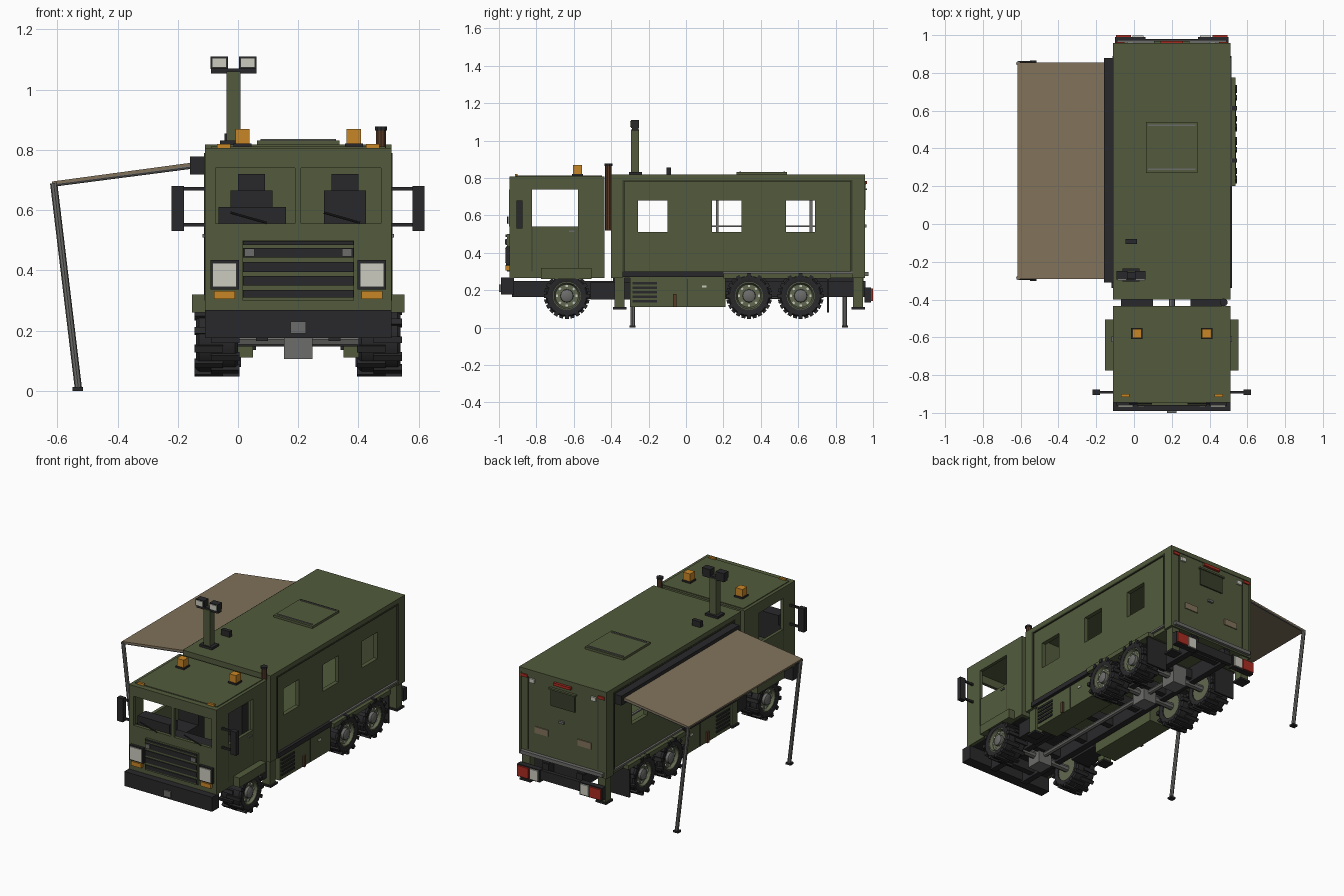
import bpy, bmesh, math
from mathutils import Vector, Matrix

cube = bpy.data.objects.get("Cube")
if cube:
    bpy.data.objects.remove(cube, do_unlink=True)

CENTRE = 0.2          # truck centreline; the awning hangs off one side
HALF = 0.31           # half width of cab and cabin


def colour(name, r, g, b):
    mat = bpy.data.materials.new(name)
    mat.use_nodes = True
    mat.diffuse_color = (r, g, b, 1)
    shader = mat.node_tree.nodes["Principled BSDF"]
    shader.inputs["Base Color"].default_value = (r, g, b, 1)
    shader.inputs["Roughness"].default_value = 0.8
    return mat


green = colour("olive_green", .085, .105, .046)
trim = colour("dark_olive", .04, .048, .024)
rim_green = colour("pale_olive", .12, .14, .08)
black = colour("charcoal", .022, .022, .024)
grey = colour("steel_grey", .15, .15, .145)
white = colour("lamp_white", .6, .6, .52)
orange = colour("amber", .58, .24, .02)
red = colour("lamp_red", .4, .025, .015)
tan = colour("canvas_tan", .22, .17, .105)
rust = colour("rust_brown", .1, .045, .022)


def finish(name, mat, bm):
    bmesh.ops.recalc_face_normals(bm, faces=bm.faces)
    mesh = bpy.data.meshes.new(name)
    bm.to_mesh(mesh)
    bm.free()
    mesh.materials.append(mat)
    obj = bpy.data.objects.new(name, mesh)
    obj.location.x = CENTRE
    bpy.context.collection.objects.link(obj)
    return obj


def add_box(bm, x, y, z):
    size = Matrix.Diagonal((x[1] - x[0], y[1] - y[0], z[1] - z[0], 1))
    mid = Vector((sum(x) / 2, sum(y) / 2, sum(z) / 2))
    return bmesh.ops.create_cube(bm, size=1, matrix=Matrix.Translation(mid) @ size)["verts"]


def block(name, mat, x, y, z, pair=False):
    """Box from extents; a single x number means symmetric half width."""
    if not isinstance(x, tuple):
        x = (-x, x)
    sides = {"left_": x, "right_": (-x[1], -x[0])} if pair else {"": x}
    for side, span in sides.items():
        bm = bmesh.new()
        add_box(bm, span, y, z)
        finish(side + name, mat, bm)


def window_wall(name, mat, depth, span, z, holes, hole_z, across=False):
    """Wall with a row of openings; across = runs along x."""
    bm = bmesh.new()
    edges = [span[0]] + [e for hole in holes for e in hole] + [span[1]]
    parts = [(span, (z[0], hole_z[0])), (span, (hole_z[1], z[1]))]
    parts += [(pillar, hole_z) for pillar in zip(edges[::2], edges[1::2])]
    for run, height in parts:
        add_box(bm, *((run, depth) if across else (depth, run)), height)
    finish(name, mat, bm)


def bar(name, mat, a, b, radius, sides=8):
    a, b = Vector(a), Vector(b)
    turn = (b - a).to_track_quat("Z", "Y").to_matrix().to_4x4()
    bm = bmesh.new()
    bmesh.ops.create_cone(bm, cap_ends=True, segments=sides, radius1=radius, radius2=radius,
                          depth=(b - a).length, matrix=Matrix.Translation((a + b) / 2) @ turn)
    finish(name, mat, bm)


def lathe(name, mat, profile, at, side, sides=24):
    """Spin (offset, radius) points about the axle direction."""
    bm = bmesh.new()
    verts = [bm.verts.new((side * p, r, 0)) for p, r in profile]
    edges = [bm.edges.new(pair) for pair in zip(verts, verts[1:])]
    bmesh.ops.spin(bm, geom=verts + edges, axis=(1, 0, 0), cent=(0, 0, 0),
                   angle=math.tau, steps=sides)
    bmesh.ops.remove_doubles(bm, verts=bm.verts, dist=.0005)
    bmesh.ops.translate(bm, verts=bm.verts, vec=at)
    obj = finish(name, mat, bm)
    bpy.ops.object.select_all(action="DESELECT")
    bpy.context.view_layer.objects.active = obj
    obj.select_set(True)
    bpy.ops.object.shade_smooth_by_angle()


# Cab shell with open windows
CAB_Y, CAB_Z = (-.945, -.435), (.265, .80)
for side, depth in (("left", (.29, HALF)), ("right", (-HALF, -.29))):
    window_wall(side + "_cab_side", green, depth, CAB_Y, CAB_Z, [(-.824, -.578)], (.54, .738))
window_wall("cab_front", green, (-.945, -.925), (-.29, .29), CAB_Z,
            [(-.275, -.01), (.01, .275)], (.555, .74), across=True)
block("cab_back", green, .29, (-.455, -.435), CAB_Z)
block("cab_roof", green, HALF, CAB_Y, (.79, .807))
block("cab_roof_panel", green, .29, (-.91, -.45), (.807, .812))
block("cab_floor", black, .29, (-.925, -.455), (.265, .3))
for y in (-.826, -.578):
    block("door_seam", trim, (HALF, .312), (y, y + .005), (.3, .54), pair=True)
block("door_handle", grey, (HALF, .318), (-.625, -.595), (.51, .52), pair=True)
block("front_fender", green, (.29, .353), (-.775, -.505), (.26, .32), pair=True)

# Cab interior
block("dashboard", black, .28, (-.92, -.84), (.44, .55))
block("dash_console", black, (-.265, -.04), (-.92, -.84), (.54, .61))
for name, x in (("passenger", -.155), ("driver", .155)):
    block(name + "_seat", black, (x - .07, x + .07), (-.72, -.5), (.3, .46))
    block(name + "_backrest", black, (x - .07, x + .07), (-.565, -.5), (.46, .665))
    block(name + "_headrest", black, (x - .045, x + .045), (-.555, -.51), (.665, .72))
    bar(name + "_wiper", black, (x - .07, -.952, .592), (x + .05, -.952, .558), .004)
bar("steering_wheel", black, (.155, -.82, .49), (.155, -.81, .51), .06, 16)

# Nose: grille, lamps, bumper
block("grille_frame", green, .185, (-.958, -.94), (.3, .5))
for low, high in ((.485, .497), (.442, .475), (.395, .428), (.35, .382), (.31, .335)):
    block("grille_slot", black, .183, (-.964, -.955), (low, high))
block("grille_lamp", grey, (.145, .178), (-.969, -.96), (.446, .472), pair=True)
block("headlight_frame", black, (.197, .292), (-.962, -.94), (.336, .434), pair=True)
block("headlight", white, (.205, .284), (-.968, -.96), (.345, .425), pair=True)
block("indicator", orange, (.21, .28), (-.965, -.94), (.305, .332), pair=True)
block("front_bumper", black, HALF, (-.99, -.92), (.176, .268))
block("tow_plate", grey, .025, (-1, -.985), (.19, .23))
block("mirror", black, (.38, .42), (-.905, -.875), (.53, .68), pair=True)
for z in (.545, .665):
    block("mirror_arm", black, (.3, .39), (-.897, -.885), (z, z + .012), pair=True)
block("roof_marker", orange, (.225, .27), (-.915, -.9), (.805, .82), pair=True)
for side in (-1, 1):
    x = side * .185
    block("beacon_base", black, (x - .03, x + .03), (-.61, -.55), (.807, .822))
    block("beacon", orange, (x - .024, x + .024), (-.604, -.556), (.822, .87))

# Exhaust stack
bar("exhaust_stack", rust, (.275, -.415, .52), (.275, -.415, .865), .017, 10)
bar("exhaust_cap", black, (.275, -.415, .865), (.275, -.415, .877), .021, 10)

# Cabin shell
BOX_Y = (-.4, .957)
WINDOWS = [(-.257, -.1), (.14, .298), (.535, .69)]
for side, depth in (("left", (.275, .302)), ("right", (-.302, -.275))):
    window_wall(side + "_cabin_side", green, depth, (-.39, .94), (.29, .8), WINDOWS, (.51, .68))
block("cabin_front", green, .3, (-.4, -.375), (.27, .8))
block("cabin_back", green, .3, (.93, .952), (.27, .8))
block("cabin_floor", green, .3, BOX_Y, (.265, .295))
block("cabin_roof", green, HALF, BOX_Y, (.79, .818))
block("front_corner_post", green, (.295, HALF), (-.4, -.34), (.265, .8), pair=True)
block("rear_corner_post", green, (.295, HALF), (.89, .957), (.265, .8), pair=True)
block("front_post_seam", trim, (.3, .313), (-.34, -.33), (.3, .79), pair=True)
block("rear_post_seam", trim, (.3, .313), (.88, .89), (.3, .79), pair=True)
block("top_rail_seam", trim, (.3, .312), (-.34, .89), (.78, .79), pair=True)
block("lower_rail", black, (.295, .32), (-.34, .2), (.27, .3), pair=True)
block("rear_lower_rail", grey, (.295, .315), (.2, .89), (.288, .3), pair=True)
block("table_rail", grey, (-.27, -.255), (.14, .69), (.538, .546))
for y in (.16, .66):
    block("table_post", grey, (-.27, -.255), (y, y + .015), (.3, .68))

# Roof hatch, vent and lamp mast
block("roof_hatch", green, .137, (.27, .54), (.815, .832))
for y in (.285, .52):
    block("hatch_strip", grey, .125, (y, y + .008), (.83, .836))
block("roof_vent", black, (-.245, -.185), (-.105, -.08), (.815, .855))
block("mast_base", black, (-.26, -.17), (-.305, -.235), (.815, .832))
block("mast", green, (-.238, -.192), (-.295, -.25), (.83, 1.06))
block("mast_crossbar", black, (-.29, -.138), (-.29, -.255), (1.053, 1.07))
for x in (-.263, -.167):
    block("work_lamp", black, (x - .029, x + .029), (-.295, -.25), (1.068, 1.11))
    block("work_lamp_lens", white, (x - .024, x + .024), (-.3, -.294), (1.073, 1.105))

# Rear panel details
block("rear_window", trim, .085, (.95, .96), (.63, .74))
block("rear_window_hood", green, .095, (.95, .968), (.735, .745))
block("rear_plate", tan, (.105, .2), (.95, .958), (.425, .465), pair=True)
block("rear_handle", grey, (-.01, .025), (.95, .965), (.535, .55))
block("rear_door_seam", trim, (.245, .25), (.95, .956), (.31, .77), pair=True)
block("rear_top_lamp", red, .06, (.95, .968), (.768, .785))
block("rear_corner_lamp", red, (.25, .295), (.955, .963), (.765, .783), pair=True)
block("rear_work_lamp", white, (.2, .235), (.95, .963), (.74, .765), pair=True)
block("rear_step", grey, .29, (.95, .975), (.275, .297))
block("rear_bumper", black, .3, (.955, .98), (.15, .21))
block("tail_lamp_housing", black, (.14, .3), (.955, .99), (.135, .215), pair=True)
block("tail_lamp", red, (.215, .295), (.985, 1), (.142, .208), pair=True)
block("reverse_lamp", white, (.15, .208), (.985, .998), (.142, .208), pair=True)

# Awning: case, sloped canvas, legs
block("awning_case", black, (-.36, -HALF), (-.31, .88), (.718, .778))
canvas = bmesh.new()
for v in add_box(canvas, (-.818, -.33), (-.29, .855), (0, .01)):
    v.co.z += .685 + (v.co.x + .818) * .135
finish("awning_canvas", tan, canvas)
for y in (-.285, .85):
    bar("awning_leg", grey, (-.812, y, .69), (-.73, y, .008), .012)
    block("awning_foot", black, (-.75, -.715), (y - .016, y + .016), (0, .012))
    bar("awning_arm", grey, (-.812, y, .684), (-.34, y, .745), .006)

# Chassis
block("frame_rail", black, (.1, .14), (-.93, .96), (.165, .25), pair=True)
for step in range(8):
    y = -.85 + step * .245
    block("cross_member", black, .11, (y, y + .04), (.18, .24))
block("floor_beam", black, (.1, .15), (-.39, .95), (.245, .27), pair=True)
block("fuel_tank", black, (.14, .27), (-.51, -.3), (.15, .245), pair=True)
bar("drive_shaft", grey, (0, -.64, .17), (0, .62, .17), .016)
block("tool_locker", green, (.15, .305), (-.3, .21), (.11, .265), pair=True)
block("locker_seam", trim, (.3, .308), (.005, .012), (.115, .26), pair=True)
for step in range(5):
    z = .135 + step * .024
    block("locker_louvre", black, (.3, .312), (-.285, -.155), (z, z + .012), pair=True)
block("locker_valve", rust, (.3, .316), (-.07, -.05), (.11, .18), pair=True)
block("locker_label", white, (.3, .309), (.085, .11), (.215, .225), pair=True)
block("rear_fender", green, (.2, .338), (.2, .775), (.262, .29), pair=True)
block("mud_flap", black, (.19, .335), (.755, .765), (.08, .265), pair=True)
for y in (-.355, .92):
    block("jack_leg", green, (.24, .295), (y - .027, y + .027), (.108, .27), pair=True)
    block("jack_foot", black, (.23, .305), (y - .036, y + .036), (.098, .11), pair=True)

# Axles and wheels
TYRE = [(-.066, .075), (-.07, .085), (-.07, .105), (-.06, .113),
        (.06, .113), (.07, .105), (.07, .085), (.066, .075), (-.066, .075)]
RIM = [(-.06, 0), (-.06, .076), (.064, .076), (.064, .07), (.045, .062), (.045, 0)]
HUB = [(.04, .036), (.062, .034), (.068, .022), (.068, 0)]
AXLE_Z, LUGS = .17, 24
for label, y in (("front", -.637), ("middle", .337), ("rear", .613)):
    bar(label + "_axle", grey, (-.27, y, AXLE_Z), (.27, y, AXLE_Z), .022)
    block(label + "_differential", grey, .048, (y - .05, y + .05), (.105, .225))
    for side in (-1, 1):
        at = Vector((side * .27, y, AXLE_Z))
        name = label + ("_left" if side > 0 else "_right")
        lathe(name + "_tyre", black, TYRE, at, side)
        lathe(name + "_rim", rim_green, RIM, at, side)
        lathe(name + "_hub", grey, HUB, at, side, 12)
        tread, bolts = bmesh.new(), bmesh.new()
        for i in range(LUGS):
            turn = Matrix.Translation(at) @ Matrix.Rotation(math.tau * i / LUGS, 4, "X")
            span = (-.075, .02) if i % 2 else (-.02, .075)
            lug = add_box(tread, span, (-.011, .011), (.1, .123))
            bmesh.ops.transform(tread, matrix=turn, verts=lug)
            if i % 3 == 0:
                bolt = add_box(bolts, tuple(sorted((side * .04, side * .052))),
                               (-.006, .006), (.047, .058))
                bmesh.ops.transform(bolts, matrix=turn, verts=bolt)
        finish(name + "_tread", black, tread)
        finish(name + "_bolts", white, bolts)
